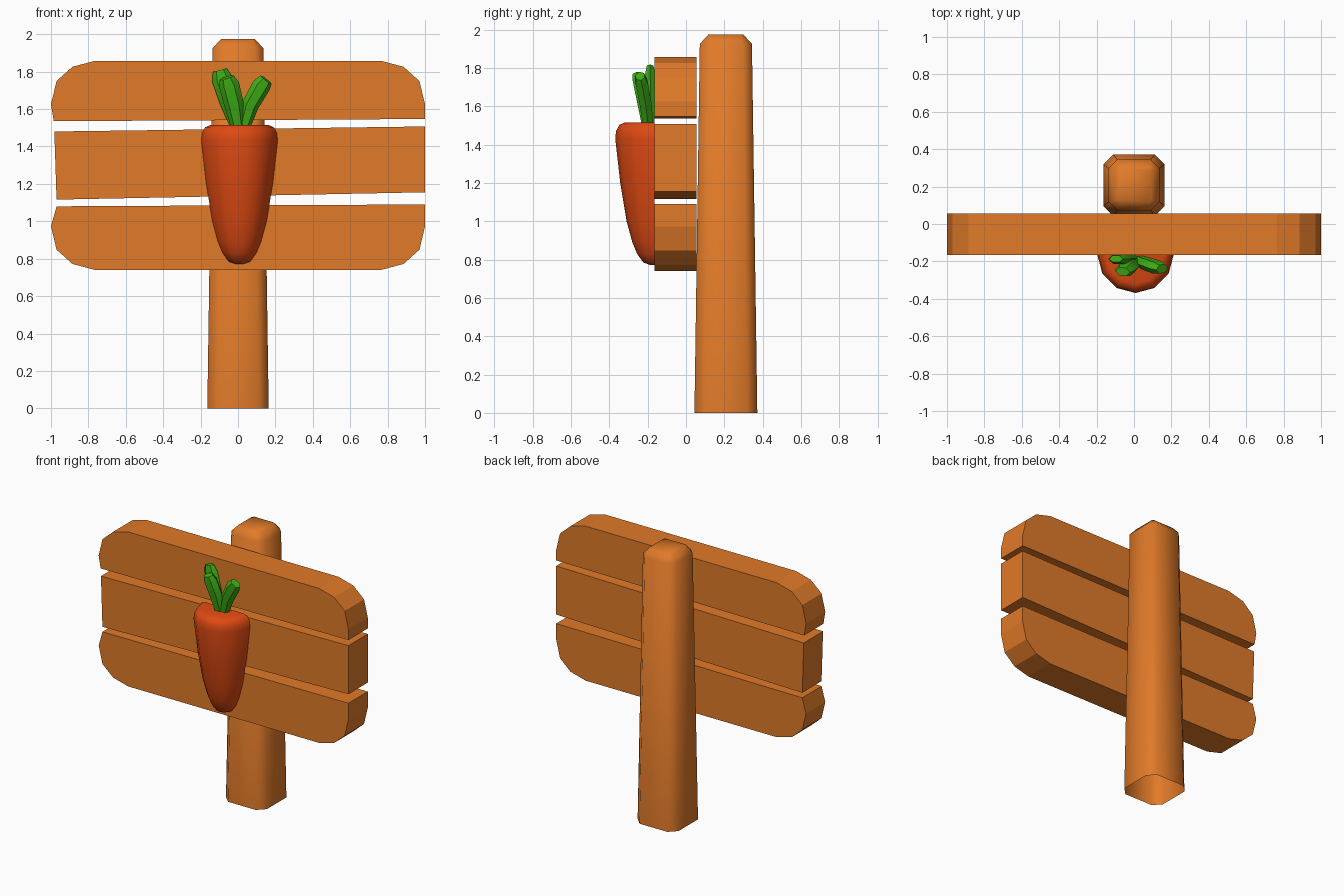
import bpy, bmesh, math
from mathutils import Vector

if "Cube" in bpy.data.objects:
    bpy.data.objects.remove(bpy.data.objects["Cube"])


def material(name, rgb):
    m = bpy.data.materials.new(name)
    m.diffuse_color = (*rgb, 1)
    m.use_nodes = True
    m.node_tree.nodes["Principled BSDF"].inputs["Base Color"].default_value = m.diffuse_color
    return m


WOOD = material("warm wood", (0.75, 0.195, 0.022))
ORANGE = material("carrot orange", (0.74, 0.068, 0.006))
GREEN = material("leaf green", (0.05, 0.43, 0.007))


def finish(bm, name, mat, angle=None):
    mesh = bpy.data.meshes.new(name)
    bm.to_mesh(mesh)
    bm.free()
    mesh.materials.append(mat)
    ob = bpy.data.objects.new(name, mesh)
    bpy.context.collection.objects.link(ob)
    if angle:
        bpy.ops.object.select_all(action='DESELECT')
        ob.select_set(True)
        bpy.context.view_layer.objects.active = ob
        bpy.ops.object.shade_smooth_by_angle(angle=math.radians(angle))
    return ob


def loft(name, rings, mat, closed=True, angle=None):
    """Skin rings listed bottom to top (each counter-clockwise from above); cap the top."""
    bm = bmesh.new()
    vs = [[bm.verts.new(p) for p in r] for r in rings]
    n = len(rings[0])
    for a, b in zip(vs, vs[1:]):
        for i in range(n if closed else n - 1):
            j = (i + 1) % n
            bm.faces.new((a[i], a[j], b[j], b[i]))
    bm.faces.new(vs[-1])
    return finish(bm, name, mat, angle)


def plank(name, outline, y0=-0.165, y1=0.056):
    bm = bmesh.new()
    f = bm.faces.new([bm.verts.new((x, y0, z)) for x, z in outline])
    ext = bmesh.ops.extrude_face_region(bm, geom=[f])
    moved = [g for g in ext["geom"] if isinstance(g, bmesh.types.BMVert)]
    bmesh.ops.translate(bm, verts=moved, vec=(0, y1 - y0, 0))
    bmesh.ops.recalc_face_normals(bm, faces=bm.faces)
    return finish(bm, name, WOOD)


# Three planks: rounded outer corners on the top and bottom ones
arc = [(1.0, 1.625), (0.97, 1.75), (0.885, 1.826), (0.765, 1.858)]
plank("top_plank", [(-0.985, 1.535), (1.0, 1.547)] + arc
      + [(-x, z) for x, z in reversed(arc)])
plank("middle_plank", [(-0.97, 1.116), (1.0, 1.155), (1.0, 1.507), (-0.982, 1.48)])
low = [(x, 2.598 - z) for x, z in arc]
plank("bottom_plank", [(-0.97, 1.08)] + [(-x, z) for x, z in low]
      + low[::-1] + [(1.0, 1.09)])


# Tapered post with chamfered corners and top, open underneath
def octagon(h, c, z, cy=0.208):
    pts = [(h, -h + c), (h, h - c), (h - c, h), (-h + c, h),
           (-h, h - c), (-h, -h + c), (-h + c, -h), (h - c, -h)]
    return [(x, y + cy, z) for x, y in pts]


loft("post", [octagon(0.164, 0.053, 0), octagon(0.136, 0.046, 1.925),
              octagon(0.09, 0.012, 1.975)], WOOD, angle=50)

# Half carrot lying on the front of the planks
profile = [(0.02, 0.771), (0.058, 0.785), (0.09, 0.83), (0.115, 0.89), (0.145, 1.0),
           (0.178, 1.2), (0.204, 1.43), (0.2, 1.47), (0.183, 1.503), (0.155, 1.515)]
angles = [math.pi * (1 + i / 6) for i in range(7)]
carrot = loft("carrot", [[(0.008 + r * math.cos(a), -0.165 + r * math.sin(a), z)
                          for a in angles] for r, z in profile],
              ORANGE, closed=False, angle=50)
bm = bmesh.new()                      # close the tip
bm.from_mesh(carrot.data)
tip = [v for v in bm.verts if v.co.z < 0.772]
bm.faces.new(tip[::-1])
bm.to_mesh(carrot.data)
bm.free()


# Leaves: six-sided stalks that widen, then end in a blunt cap
def leaf(name, stations):
    rings = []
    for i, (x, y, z, rx, ry) in enumerate(stations):
        a = Vector(stations[max(i - 1, 0)][:3])
        b = Vector(stations[min(i + 1, len(stations) - 1)][:3])
        q = (b - a).to_track_quat('Z', 'Y')
        side = Vector((1, 0, 0))
        t = (b - a).normalized()
        side = (side - t * side.dot(t)).normalized()
        depth = t.cross(side)
        rings.append([Vector((x, y, z)) + side * rx * math.cos(k * math.pi / 3)
                      + depth * ry * math.sin(k * math.pi / 3) for k in range(6)])
    loft(name, rings, GREEN, angle=35)


leaf("left_leaf", [(0.0, -0.185, 1.48, 0.03, 0.022), (-0.05, -0.185, 1.64, 0.048, 0.028),
                   (-0.085, -0.187, 1.76, 0.055, 0.03), (-0.097, -0.187, 1.808, 0.038, 0.02)])
leaf("middle_leaf", [(0.005, -0.2, 1.48, 0.035, 0.03), (-0.02, -0.222, 1.62, 0.052, 0.037),
                     (-0.048, -0.245, 1.73, 0.055, 0.037), (-0.06, -0.255, 1.768, 0.04, 0.026)])
leaf("right_leaf", [(0.025, -0.195, 1.48, 0.03, 0.03), (0.065, -0.212, 1.62, 0.046, 0.036),
                    (0.125, -0.232, 1.725, 0.05, 0.037), (0.15, -0.24, 1.757, 0.038, 0.027)])
